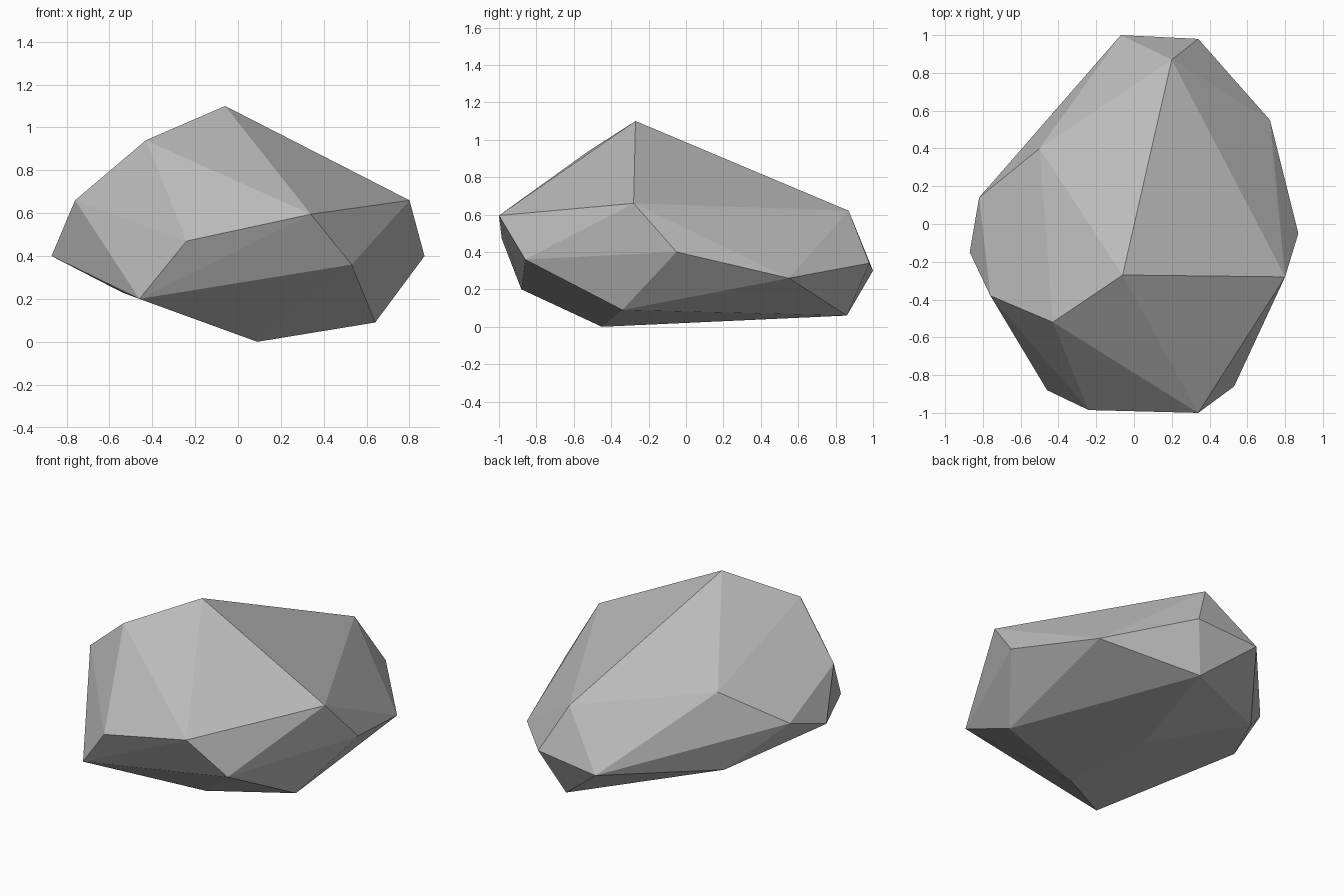
import bpy
import bmesh

# Remove the default cube only
cube = bpy.data.objects.get("Cube")
if cube:
    bpy.data.objects.remove(cube, do_unlink=True)


def make_material(name, colour):
    material = bpy.data.materials.new(name)
    material.use_nodes = True
    material.diffuse_color = colour
    shader = material.node_tree.nodes["Principled BSDF"]
    shader.inputs["Base Color"].default_value = colour
    shader.inputs["Roughness"].default_value = 0.9
    return material


def make_faceted_stone(name, corners, material):
    """Wrap flat facets around the chipped corners of a stone."""
    bm = bmesh.new()
    for corner in corners:
        bm.verts.new(corner)
    hull = bmesh.ops.convex_hull(bm, input=bm.verts[:])
    unused = {item for item in hull["geom_interior"] + hull["geom_unused"]
              if isinstance(item, bmesh.types.BMVert)}
    bmesh.ops.delete(bm, geom=list(unused), context="VERTS")
    bmesh.ops.recalc_face_normals(bm, faces=bm.faces[:])
    for face in bm.faces:
        face.smooth = False
    mesh = bpy.data.meshes.new(name)
    bm.to_mesh(mesh)
    bm.free()
    mesh.materials.append(material)
    stone = bpy.data.objects.new(name, mesh)
    bpy.context.scene.collection.objects.link(stone)
    return stone


# Crown: the peak and the shoulders falling away from it
crown = [(-.06, -.27, 1.1), (-.43, -.52, .94), (-.5, .4, .71),
         (.2, .87, .62), (.8, -.28, .66), (-.76, -.38, .66)]

# Girdle: the widest corners, going round from the front
girdle = [(-.24, -.985, .47), (.34, -1, .595), (.53, -.86, .36),
          (.87, -.05, .4), (.72, .55, .26), (.34, .98, .34),
          (-.07, 1, .3), (-.82, .14, .5), (-.87, -.15, .4)]

# Base: the undercut corners and the underside it rests on
base = [(-.46, -.88, .2), (.64, -.34, .09), (.09, -.45, 0),
        (.23, .86, .06), (-.54, .39, .23), (.01, .1, .033)]

stone_grey = make_material("stone grey", (.5, .5, .5, 1))
make_faceted_stone("rock", crown + girdle + base, stone_grey)
